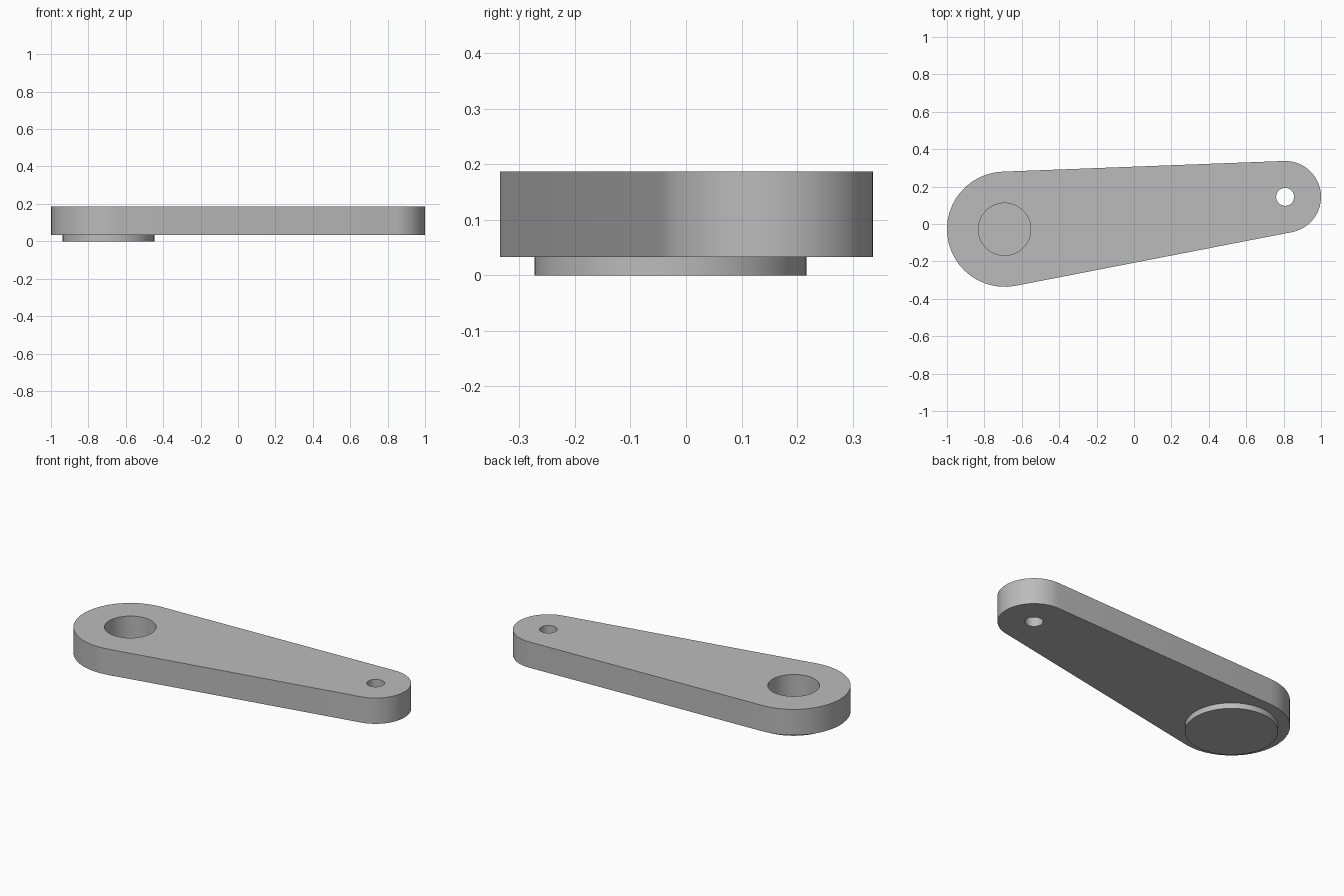
import bpy, bmesh, math
from mathutils import Vector

cube = bpy.data.objects.get("Cube")
if cube:
    bpy.data.objects.remove(cube, do_unlink=True)

grey = bpy.data.materials.new("plain grey")
grey.use_nodes = True
colour = (0.5, 0.5, 0.5, 1)
grey.diffuse_color = colour
grey.node_tree.nodes["Principled BSDF"].inputs["Base Color"].default_value = colour

BIG, BIG_R = Vector((-0.692, -0.028)), 0.308
SMALL, SMALL_R = Vector((0.808, 0.145)), 0.192
PLATE_BOTTOM, PLATE_TOP = 0.033, 0.187


def arc(centre, radius, start, end, steps):
    angles = [start + (end - start) * i / steps for i in range(steps + 1)]
    return [centre + radius * Vector((math.cos(a), math.sin(a))) for a in angles]


def circle(centre, radius, steps=48):
    return arc(centre, radius, 0, math.tau, steps)[:-1]


def slab(name, loops, bottom, top):
    """Fill an outline, with any holes, and extrude it upwards."""
    bm = bmesh.new()
    edges = []
    for loop in loops:
        verts = [bm.verts.new((p.x, p.y, bottom)) for p in loop]
        edges += [bm.edges.new((v, verts[i - 1])) for i, v in enumerate(verts)]
    bmesh.ops.triangle_fill(bm, edges=edges, use_beauty=True, normal=(0, 0, 1))
    raised = bmesh.ops.extrude_face_region(bm, geom=bm.faces[:], use_keep_orig=True)
    moved = [g for g in raised["geom"] if isinstance(g, bmesh.types.BMVert)]
    bmesh.ops.translate(bm, verts=moved, vec=(0, 0, top - bottom))
    bmesh.ops.recalc_face_normals(bm, faces=bm.faces[:])
    mesh = bpy.data.meshes.new(name)
    bm.to_mesh(mesh)
    bm.free()
    mesh.materials.append(grey)
    obj = bpy.data.objects.new(name, mesh)
    bpy.context.collection.objects.link(obj)
    bpy.ops.object.select_all(action="DESELECT")
    obj.select_set(True)
    bpy.context.view_layer.objects.active = obj
    bpy.ops.object.shade_smooth_by_angle(angle=math.radians(30))
    return obj


# Tapered arm: two round ends joined by their common tangents
axis = SMALL - BIG
heading = math.atan2(axis.y, axis.x)
spread = math.acos((BIG_R - SMALL_R) / axis.length)
outline = arc(BIG, BIG_R, heading + spread, heading + math.tau - spread, 24)
outline += arc(SMALL, SMALL_R, heading - spread, heading + spread, 24)
slab("lever_arm", [outline, circle(BIG, 0.14), circle(SMALL, 0.048, 32)],
     PLATE_BOTTOM, PLATE_TOP)

# Round boss closing the large bore from below
slab("bottom_boss", [circle(BIG, 0.245)], 0, PLATE_BOTTOM)
